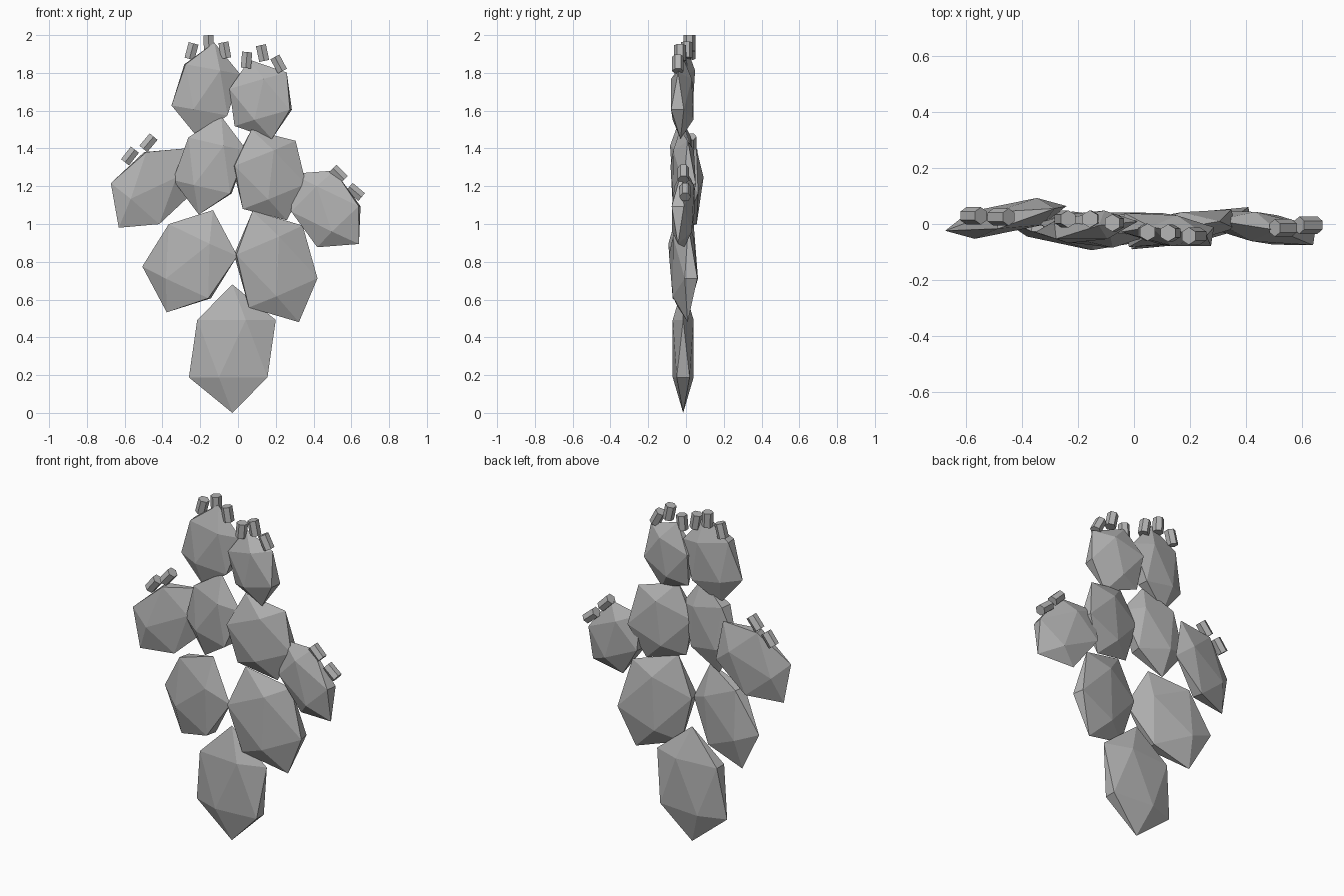
import bpy
from math import radians
from mathutils import Matrix, Vector

if "Cube" in bpy.data.objects:
    bpy.data.objects.remove(bpy.data.objects["Cube"])

green = bpy.data.materials.new("plain grey")
green.diffuse_color = (0.45, 0.45, 0.45, 1)
green.use_nodes = True
green.node_tree.nodes["Principled BSDF"].inputs["Base Color"].default_value = green.diffuse_color


def place(name, loc, tilt, yaw, scale):
    """Name the active object, then scale, lean it sideways (y) and turn it (z)."""
    ob = bpy.context.object
    ob.name = name
    ob.data.materials.append(green)
    m = (Matrix.Translation(Vector(loc))
         @ Matrix.Rotation(radians(yaw), 4, 'Z')
         @ Matrix.Rotation(radians(tilt), 4, 'Y')
         @ Matrix.Diagonal((*scale, 1)))
    ob.data.transform(m)


# Cactus pads: name, centre, half width, half thickness, half length, lean, turn
pads = [
    ("base_pad",        (-.03, -.015, .34),    .257, .065, .340,   0.0,   0),
    ("lower_left_pad",  (-.255, -.015, .803),  .248, .065, .298,  24.8, -12),
    ("lower_right_pad", (.20, -.015, .775),    .244, .065, .320, -23.0,  11),
    ("upper_left_pad",  (-.148, -.02, 1.31),   .196, .065, .267,  13.0,  -7),
    ("upper_right_pad", (.165, -.015, 1.26),   .222, .065, .258, -21.6,  10),
    ("top_left_pad",    (-.17, -.01, 1.71),    .185, .060, .254,  10.2,   6),
    ("top_right_pad",   (.12, -.02, 1.66),     .194, .065, .218, -16.0,  -9),
    ("left_arm_pad",    (-.457, .02, 1.19),    .207, .058, .275,  40.3,  11.5),
    ("right_arm_pad",   (.465, -.015, 1.08),   .194, .062, .257, -43.7,  -9),
]
for name, loc, w, t, h, tilt, yaw in pads:
    bpy.ops.mesh.primitive_ico_sphere_add(subdivisions=1, radius=1)
    place(name, loc, tilt, yaw, (w, t, h))

# Small six-sided fruits on the rims: x, y, z, lean
fruits = [
    (-.246, .018, 1.915, 15), (-.155, .018, 1.957, -3), (-.07, .004, 1.92, -10),
    (.045, -.029, 1.868, 5), (.13, -.032, 1.905, -12), (.215, -.043, 1.847, -28),
    (-.572, .029, 1.36, 38), (-.474, .025, 1.43, 40),
    (.532, -.014, 1.265, -45), (.622, -.004, 1.17, -50),
]
for i, (x, y, z, tilt) in enumerate(fruits):
    bpy.ops.mesh.primitive_cylinder_add(vertices=6, radius=.031, depth=.085)
    place(f"fruit_{i + 1}", (x, y, z), tilt, 0, (1, 1, 1))
